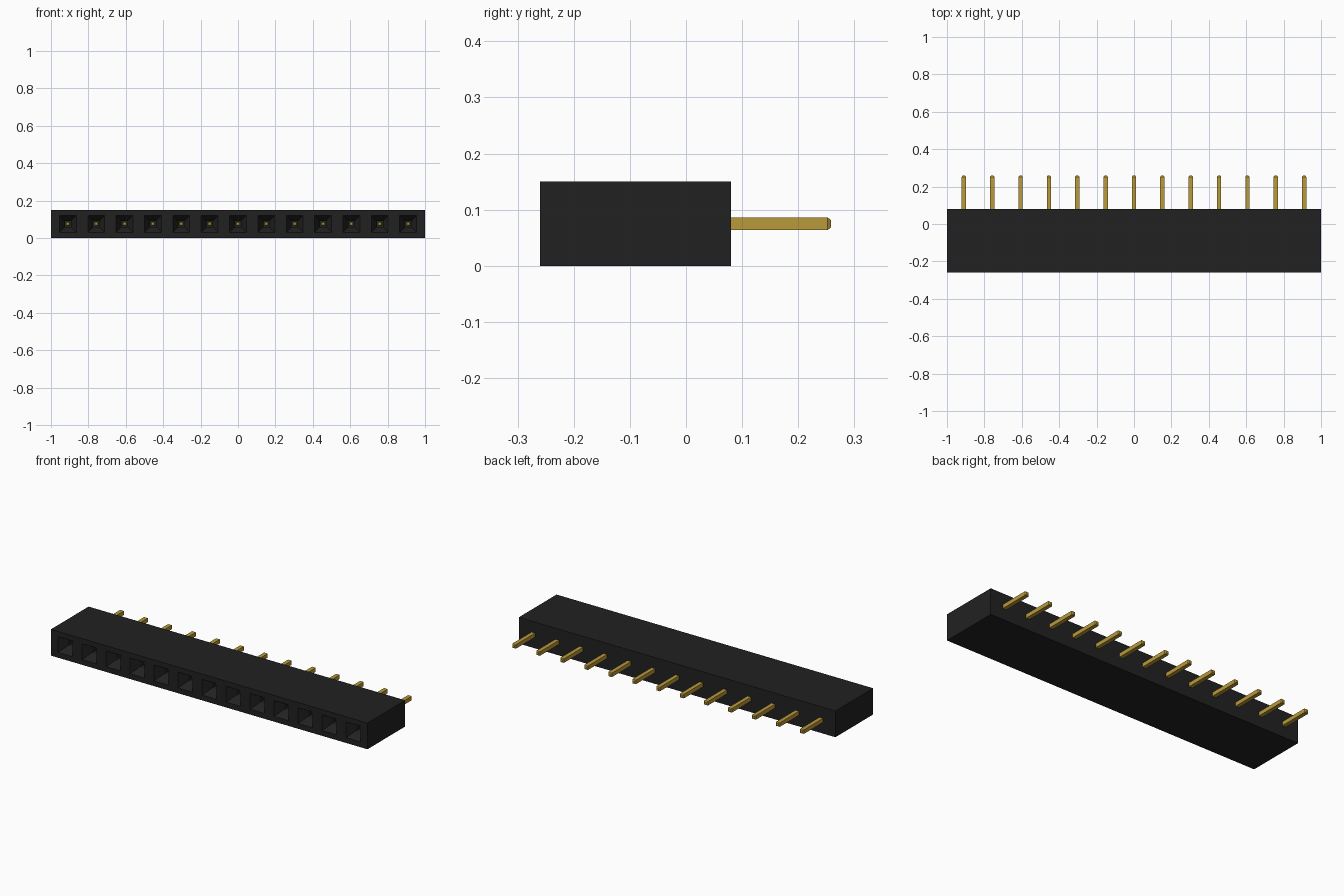
import bpy
import bmesh

cube = bpy.data.objects.get("Cube")
if cube:
    bpy.data.objects.remove(cube, do_unlink=True)

COUNT, PITCH = 13, 0.1516
FRONT, BACK, HEIGHT = -0.26, 0.08, 0.15
MID = HEIGHT / 2
CENTRES = [(i - (COUNT - 1) / 2) * PITCH for i in range(COUNT)]


def material(name, rgb):
    mat = bpy.data.materials.new(name)
    mat.use_nodes = True
    mat.diffuse_color = (*rgb, 1)
    bsdf = mat.node_tree.nodes["Principled BSDF"]
    bsdf.inputs["Base Color"].default_value = (*rgb, 1)
    bsdf.inputs["Roughness"].default_value = 0.6
    return mat


def finish(name, bm, mat):
    bmesh.ops.remove_doubles(bm, verts=bm.verts, dist=1e-5)
    bmesh.ops.recalc_face_normals(bm, faces=bm.faces)
    mesh = bpy.data.meshes.new(name)
    bm.to_mesh(mesh)
    bm.free()
    mesh.materials.append(mat)
    obj = bpy.data.objects.new(name, mesh)
    bpy.context.collection.objects.link(obj)
    return obj


def ring(bm, x0, x1, z0, z1, y):
    """Rectangular loop of four vertices facing along y."""
    return [bm.verts.new((x, y, z)) for x, z in
            ((x0, z0), (x1, z0), (x1, z1), (x0, z1))]


def square(bm, x, half, y):
    return ring(bm, x - half, x + half, MID - half, MID + half, y)


def bridge(bm, a, b, sides=range(4)):
    for i in sides:
        j = (i + 1) % 4
        bm.faces.new((a[i], a[j], b[j], b[i]))


black = material("black plastic", (0.0155, 0.0155, 0.0155))
gold = material("gold metal", (0.49, 0.32, 0.041))

# Housing: one cell per socket, each with a funnel mouth and a narrow bore
bm = bmesh.new()
edges = [-1] + [(a + b) / 2 for a, b in zip(CENTRES, CENTRES[1:])] + [1]
for i, x in enumerate(CENTRES):
    front = ring(bm, edges[i], edges[i + 1], 0, HEIGHT, FRONT)
    back = ring(bm, edges[i], edges[i + 1], 0, HEIGHT, BACK)
    # Bottom and top walls, plus the end walls on the outer cells
    walls = [0, 2] + ([3] if i == 0 else []) + ([1] if i == COUNT - 1 else [])
    bridge(bm, front, back, walls)
    bm.faces.new(back)
    loops = [front, square(bm, x, 0.045, FRONT),
             square(bm, x, 0.016, FRONT + 0.05),
             square(bm, x, 0.016, FRONT + 0.14)]
    for a, b in zip(loops, loops[1:]):
        bridge(bm, a, b)
    bm.faces.new(loops[-1])
finish("housing", bm, black)

# Pins: square bars with chamfered tips, reaching into the bores
for i, x in enumerate(CENTRES):
    bm = bmesh.new()
    loops = [square(bm, x, half, y) for half, y in
             ((0.007, -0.186), (0.0115, -0.18), (0.0115, 0.252), (0.007, 0.258))]
    for a, b in zip(loops, loops[1:]):
        bridge(bm, a, b)
    bm.faces.new(loops[0])
    bm.faces.new(loops[-1])
    finish(f"pin_{i + 1}", bm, gold)
